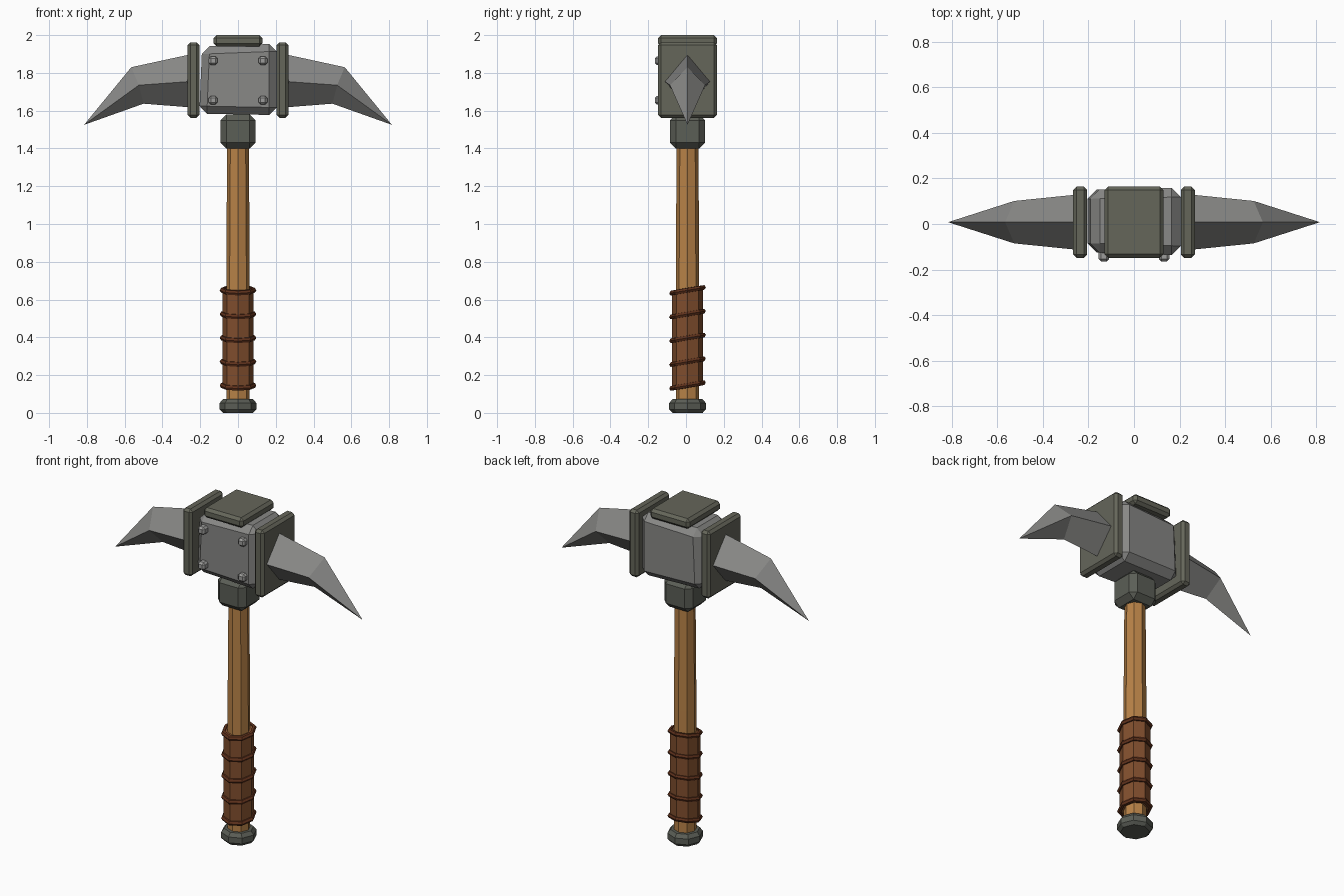
import bpy
import bmesh
import math

cube = bpy.data.objects.get("Cube")
if cube:
    bpy.data.objects.remove(cube, do_unlink=True)

CY = 0.008  # depth of the central axis


def material(name, rgb):
    """Flat colour given as 0-255 display values, stored as linear."""
    lin = [((c / 255 + 0.055) / 1.055) ** 2.4 for c in rgb]
    m = bpy.data.materials.new(name)
    m.use_nodes = True
    m.diffuse_color = (*lin, 1)
    bsdf = m.node_tree.nodes["Principled BSDF"]
    bsdf.inputs["Base Color"].default_value = (*lin, 1)
    bsdf.inputs["Roughness"].default_value = 0.8
    return m


STEEL = material("steel", (136, 136, 134))
RIVET = material("rivet_steel", (158, 158, 156))
IRON = material("dark_iron", (101, 102, 90))
FITTING = material("fitting_iron", (91, 94, 86))
WOOD = material("wood", (184, 130, 71))
LEATHER = material("leather", (128, 78, 45))
CORD = material("leather_cord", (96, 50, 28))


def finish(name, bm, mat):
    bmesh.ops.recalc_face_normals(bm, faces=bm.faces)
    mesh = bpy.data.meshes.new(name)
    bm.to_mesh(mesh)
    bm.free()
    mesh.materials.append(mat)
    ob = bpy.data.objects.new(name, mesh)
    bpy.context.collection.objects.link(ob)
    return ob


def block(name, centre, size, bevel, mat, reshape=None):
    """Chamfered box; reshape may nudge its corners first."""
    bm = bmesh.new()
    bmesh.ops.create_cube(bm, size=1)
    for v in bm.verts:
        v.co = [c + s * p for c, s, p in zip(centre, size, v.co)]
        if reshape:
            reshape(v)
    bmesh.ops.bevel(bm, geom=bm.edges[:], offset=bevel, segments=1,
                    profile=0.5, affect='EDGES')
    return finish(name, bm, mat)


def turned(name, profile, mat, slope=0, closed=False, sides=8):
    """Eight-sided lathe of (radius, z) points, optionally tilted along y."""
    bm = bmesh.new()
    rings = []
    for r, z in profile:
        ring = []
        for i in range(sides):
            a = math.tau * i / sides
            y = r * math.sin(a)
            ring.append(bm.verts.new((r * math.cos(a), CY + y, z + slope * y)))
        rings.append(ring)
    pairs = list(zip(rings, rings[1:]))
    if closed:
        pairs.append((rings[-1], rings[0]))
    else:
        bm.faces.new(rings[0])
        bm.faces.new(rings[-1])
    for a, b in pairs:
        for i in range(sides):
            j = (i + 1) % sides
            bm.faces.new((a[i], a[j], b[j], b[i]))
    return finish(name, bm, mat)


# Handle and pommel
turned("handle", [(0.062, 0.04), (0.062, 0.8), (0.057, 1.45)], WOOD)
turned("pommel", [(0.08, 0), (0.097, 0.018), (0.097, 0.052), (0.08, 0.073)], FITTING)

# Leather grip with tilted cords
TILT = 0.17
turned("grip", [(0.083, 0.14), (0.083, 0.655)], LEATHER, TILT)
for n in range(5):
    z = 0.145 + 0.126 * n
    turned(f"grip_cord_{n + 1}",
           [(0.076, z - 0.013), (0.09, z - 0.012), (0.097, z),
            (0.09, z + 0.012), (0.076, z + 0.013)], CORD, TILT, closed=True)

# Collar under the head
block("collar", (0, CY, 1.49), (0.187, 0.187, 0.18), 0.032, FITTING)


# Roughly hewn head block
def hew(v):
    right, back, top = v.co.x > 0, v.co.y > CY, v.co.z > 1.76
    if right:
        v.co.y += 0.008 if back else -0.012
        v.co.z += 0.015 if top else -0.008
    elif top:
        v.co.x += 0.015


block("head_block", (0, CY + 0.005, 1.762), (0.41, 0.275, 0.355), 0.04, STEEL, hew)

# Bands and top plate
block("top_plate", (0, CY, 1.97), (0.26, 0.312, 0.06), 0.016, IRON)
for side, s in (("left", 1), ("right", -1)):
    block(f"{side}_band", (s * 0.236, CY, 1.762), (0.062, 0.312, 0.4), 0.015, IRON)

    # Curved spike: diamond sections meeting at a point
    bm = bmesh.new()
    sections = []
    # top x, top z, edge x, edge z, half depth, bottom x, bottom z
    for tx, tz, ex, ez, d, bx, bz in (
            (0.22, 1.905, 0.22, 1.757, 0.124, 0.22, 1.615),
            (0.565, 1.83, 0.525, 1.735, 0.093, 0.5, 1.637)):
        sections.append([bm.verts.new(p) for p in (
            (s * tx, CY, tz), (s * ex, CY - d, ez),
            (s * bx, CY, bz), (s * ex, CY + d, ez))])
    tip = bm.verts.new((s * 0.815, CY, 1.525))
    root, mid = sections
    bm.faces.new(root)
    for i in range(4):
        j = (i + 1) % 4
        bm.faces.new((root[i], root[j], mid[j], mid[i]))
        bm.faces.new((mid[i], mid[j], tip))
    finish(f"{side}_spike", bm, STEEL)

    # Rivets on the front face
    for level, z in (("upper", 1.865), ("lower", 1.655)):
        block(f"{side}_{level}_rivet", (s * 0.132, -0.14, z),
              (0.046, 0.05, 0.046), 0.011, RIVET)
